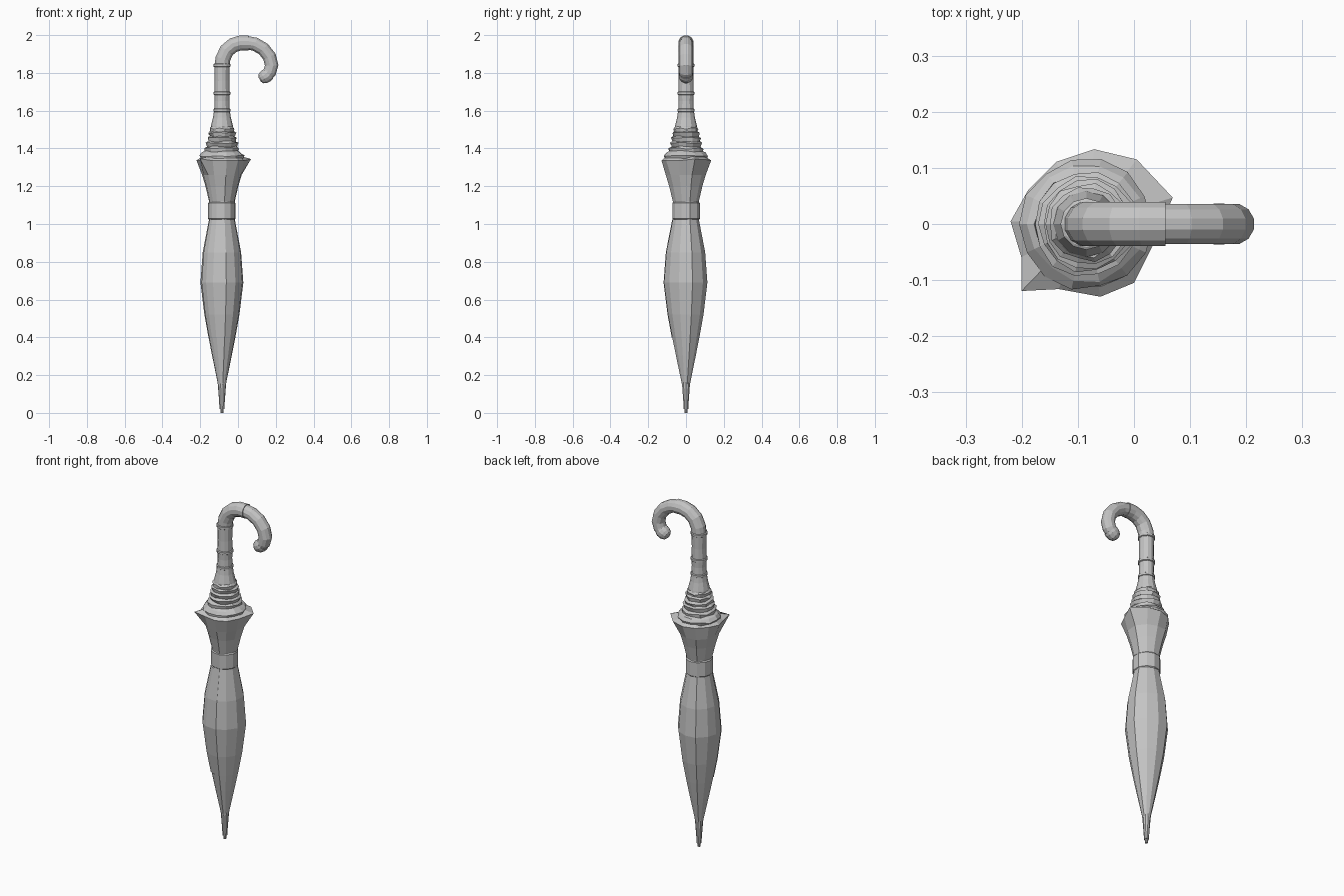
import bpy, bmesh, math, random
from mathutils import Vector

random.seed(4)
cube = bpy.data.objects.get("Cube")
if cube:
    bpy.data.objects.remove(cube)

AXIS = -0.085
grey = bpy.data.materials.new("plain grey")
grey.use_nodes = True
grey.diffuse_color = (0.55, 0.55, 0.55, 1)
grey.node_tree.nodes["Principled BSDF"].inputs["Base Color"].default_value = (0.55, 0.55, 0.55, 1)


def loft(name, rings, closed=True):
    """Skin a list of point rings; closed lofts get end caps."""
    bm = bmesh.new()
    loops = [[bm.verts.new(p) for p in ring] for ring in rings]
    count = len(loops[0])
    for low, high in zip(loops, loops[1:]):
        for i in range(count if closed else count - 1):
            j = (i + 1) % count
            bm.faces.new((low[i], low[j], high[j], high[i]))
    if closed:
        bm.faces.new(loops[0][::-1])
        bm.faces.new(loops[-1])
        bmesh.ops.recalc_face_normals(bm, faces=bm.faces)
    mesh = bpy.data.meshes.new(name)
    bm.to_mesh(mesh)
    bm.free()
    mesh.materials.append(grey)
    obj = bpy.data.objects.new(name, mesh)
    bpy.context.collection.objects.link(obj)
    return obj


def polar(angle, radius, z):
    a = math.radians(angle)
    return Vector((AXIS + radius * math.cos(a), radius * math.sin(a), z))


def turned(name, profile, sides=12, wobble=0.0):
    """Lathe a (radius, height) profile, with optional cloth wrinkles."""
    rings = []
    for r, z in profile:
        rings.append([polar(360 * i / sides, r + random.uniform(-wobble, wobble),
                            z + random.uniform(-wobble, wobble)) for i in range(sides)])
    return loft(name, rings)


# Furled canopy: uneven pleats that flare to an irregular rim
PLEATS = [-153, -134, -113, -79, -51, -19, 17, 52, 84, 116, 150, 178]
RIM = [0.13, 0.166, 0.126, 0.132, 0.135, 0.124, 0.161, 0.146, 0.134, 0.123, 0.12, 0.135]
CANOPY = [(0.021, 0.15), (0.052, 0.3), (0.072, 0.4), (0.094, 0.52), (0.115, 0.69),
          (0.103, 0.85), (0.07, 1.02), (0.069, 1.12), (0.088, 1.2), (0.106, 1.26)]
canopy_rings = []
for r, z in CANOPY:
    ring = []
    for i, a in enumerate(PLEATS):
        fold = 1.03 if i % 3 == 0 else 0.99
        ring.append(polar(a, r * fold, z))
    canopy_rings.append(ring)
canopy_rings.append([polar(a, r, 1.335 + 0.3 * max(0, r - 0.13)) for a, r in zip(PLEATS, RIM)])
canopy_rings.append([polar(a, 0.1, 1.36) for a in PLEATS])
loft("canopy", canopy_rings)

# Loose overlapping panel wrapped around the canopy
flap = [[polar(a, r * 1.025 + 0.003, z) for a in PLEATS[:4]] for r, z in CANOPY[2:7]]
loft("canopy_overlap", flap, closed=False)

# Strap holding the folds together
loft("strap", [[polar(a, r, z) for a in PLEATS] for r, z in
               ((0.068, 1.022), (0.074, 1.028), (0.074, 1.11), (0.068, 1.117))])

# Pointed ferrule
turned("ferrule", [(0.008, 0), (0.009, 0.02), (0.013, 0.021), (0.015, 0.06),
                   (0.021, 0.14), (0.024, 0.17)], 10)

# Gathered cloth at the top, in crumpled layers
GATHER = [(0.112, 1.345), (0.116, 1.36), (0.103, 1.378), (0.09, 1.385), (0.093, 1.4),
          (0.078, 1.41), (0.085, 1.428), (0.074, 1.437), (0.079, 1.455), (0.067, 1.463),
          (0.072, 1.482), (0.062, 1.49), (0.066, 1.505), (0.058, 1.515)]
turned("gathered_cloth", GATHER, 14, 0.004)
turned("neck", [(0.062, 1.49), (0.058, 1.52), (0.047, 1.565), (0.042, 1.6)])

# Straight grip with raised rings
turned("grip", [(0.042, 1.59), (0.039, 1.65), (0.041, 1.69), (0.039, 1.76), (0.041, 1.845)])
for label, z in (("lower", 1.602), ("middle", 1.692), ("upper", 1.84)):
    turned(label + "_grip_ring", [(0.041, z - 0.009), (0.046, z - 0.006),
                                  (0.046, z + 0.006), (0.041, z + 0.009)])


def tube(name, path, sides=12):
    """Sweep a round section along (x, z, radius) points in the y = 0 plane."""
    rings = []
    pts = [Vector((x, 0, z)) for x, z, r in path]
    for i, (x, z, r) in enumerate(path):
        along = (pts[min(i + 1, len(pts) - 1)] - pts[max(i - 1, 0)]).normalized()
        side = Vector((along.z, 0, -along.x))
        rings.append([pts[i] + side * r * math.cos(t) + Vector((0, r * math.sin(t), 0))
                      for t in (2 * math.pi * (k + 0.5) / sides for k in range(sides))])
    return loft(name, rings)


# Curved hook in two lengths, with a rounded end cap
tube("hook_rear", [(-0.085, 1.835, 0.041), (-0.08, 1.875, 0.041), (-0.06, 1.918, 0.041),
                   (-0.025, 1.947, 0.041), (0.015, 1.959, 0.041), (0.056, 1.959, 0.041)])
tube("hook_front", [(0.045, 1.96, 0.037), (0.09, 1.952, 0.037), (0.135, 1.926, 0.037),
                    (0.167, 1.885, 0.037), (0.178, 1.84, 0.037), (0.168, 1.805, 0.036),
                    (0.15, 1.785, 0.034)])
tube("hook_end_cap", [(0.161, 1.795, 0.036), (0.153, 1.787, 0.038), (0.136, 1.776, 0.036),
                      (0.122, 1.769, 0.028), (0.115, 1.765, 0.014)])
